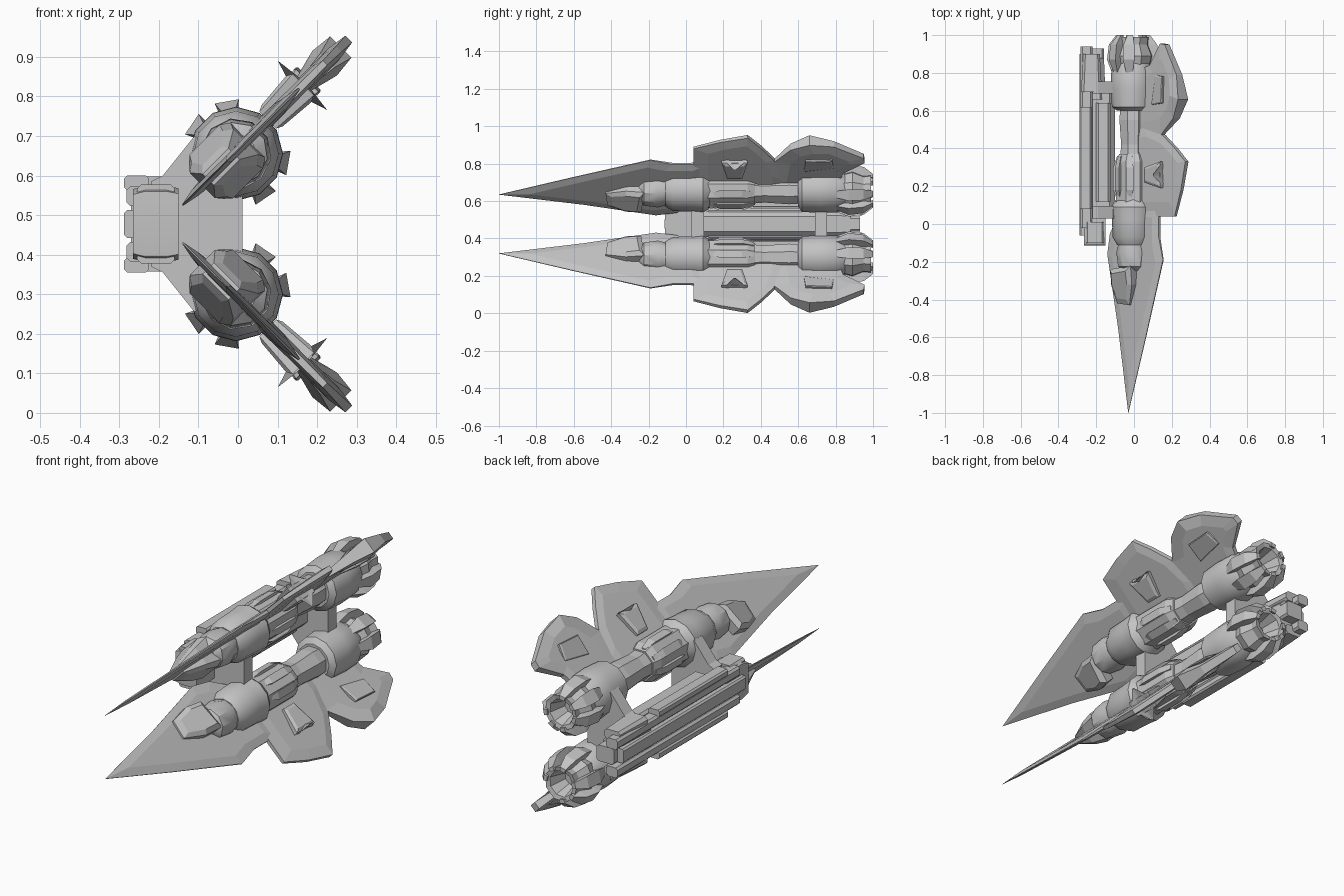
import bpy, math
from mathutils import Vector

if "Cube" in bpy.data.objects:
    bpy.data.objects.remove(bpy.data.objects["Cube"])

MID = 0.4775            # height of the symmetry plane
EX, EZ = -0.005, 0.655  # engine axis
R2 = math.sqrt(0.5)

hull = bpy.data.materials.new("hull_grey")
hull.use_nodes = True
grey = (0.55, 0.55, 0.55, 1)
hull.diffuse_color = grey
hull.node_tree.nodes["Principled BSDF"].inputs["Base Color"].default_value = grey


def build(name, verts, faces, mirror=True, smooth=None):
    """Mesh object whose origin lies on the symmetry plane."""
    me = bpy.data.meshes.new(name)
    me.from_pydata([(x, y, z - MID) for x, y, z in verts], [], faces)
    me.materials.append(hull)
    ob = bpy.data.objects.new(name, me)
    bpy.context.collection.objects.link(ob)
    ob.location.z = MID
    bpy.ops.object.select_all(action='DESELECT')
    ob.select_set(True)
    bpy.context.view_layer.objects.active = ob
    bpy.ops.object.mode_set(mode='EDIT')
    bpy.ops.mesh.select_all(action='SELECT')
    bpy.ops.mesh.normals_make_consistent(inside=False)
    bpy.ops.object.mode_set(mode='OBJECT')
    if smooth:
        bpy.ops.object.shade_smooth_by_angle(angle=math.radians(smooth))
    if mirror:
        mod = ob.modifiers.new("mirror", 'MIRROR')
        mod.use_axis = (False, False, True)
        mod.use_mirror_merge = False
    return ob


def loft(name, rings, **kw):
    """Skin a list of equal rings and cap both ends."""
    n = len(rings[0])
    faces = [(k * n + i, k * n + (i + 1) % n, (k + 1) * n + (i + 1) % n, (k + 1) * n + i)
             for k in range(len(rings) - 1) for i in range(n)]
    faces += [tuple(range(n)), tuple(range((len(rings) - 1) * n, len(rings) * n))]
    return build(name, [p for r in rings for p in r], faces, **kw)


def on_wing(y, z, h):
    """Point on the slanted wing plane, pushed h along its normal."""
    return (z - 0.665 + h * R2, y, z - h * R2)


def plate(name, outline, inset=0.7, rise=0.0):
    """Wing-plane slab: outline of (y, z, half thickness) with raised inset faces."""
    cy = sum(p[0] for p in outline) / len(outline)
    cz = sum(p[1] for p in outline) / len(outline)
    inner = [(cy + (y - cy) * inset, cz + (z - cz) * inset, h + rise) for y, z, h in outline]
    rings = [[on_wing(y, z, s * h) for y, z, h in ring]
             for ring, s in ((inner, -1), (outline, -1), (outline, 1), (inner, 1))]
    return loft(name, rings)


def box(name, x, y, z, cut=0.0, taper=1.0, **kw):
    """Chamfered box along y, its back end scaled by taper."""
    def ring(yy, s):
        cx, cz = sum(x) / 2, sum(z) / 2
        a, b = (x[1] - x[0]) / 2 * s, (z[1] - z[0]) / 2 * s
        c = cut * s
        pts = [(-a, -b + c), (-a + c, -b), (a - c, -b), (a, -b + c),
               (a, b - c), (a - c, b), (-a + c, b), (-a, b - c)]
        if not cut:
            pts = pts[::2]
            pts = [(-a, -b), (a, -b), (a, b), (-a, b)]
        return [(cx + p, yy, cz + q) for p, q in pts]
    return loft(name, [ring(y[0], 1), ring(y[1], taper)], **kw)


def polar(y, r, deg):
    a = math.radians(deg)
    return (EX + r * math.cos(a), y, EZ + r * math.sin(a))


def turned(name, profile, sides, smooth=None):
    """Body of revolution around the engine axis from (y, radius) pairs."""
    return loft(name, [[polar(y, r, 45 + (i + 0.5) * 360 / sides) for i in range(sides)]
                       for y, r in profile], smooth=smooth)


# Wings: long front blade, middle lobe, thick rear lobe
plate("wing_blade", [(-1, .635, .001), (-.6, .728, .002), (-.19, .82, .003), (-.07, .80, .006),
                     (.12, .80, .008), (.12, .62, .008), (-.05, .54, .004),
                     (-.16, .525, .002), (-.55, .582, .002)], .78, .009)
plate("wing_middle_lobe", [(.04, .65, .012), (.04, .885, .008), (.18, .92, .010), (.33, .945, .012),
                           (.40, .89, .012), (.47, .825, .012), (.52, .72, .012), (.52, .65, .012)],
      .72, .008)
plate("wing_rear_lobe", [(.44, .66, .010), (.47, .815, .012), (.56, .89, .025), (.66, .925, .038),
                         (.79, .905, .022), (.95, .84, .018), (.955, .815, .018),
                         (.84, .755, .012), (.80, .66, .010)], .65, .006)
plate("wing_rear_panel", [(.63, .77, .02), (.64, .84, .04), (.78, .845, .04), (.79, .79, .02)], .9, .004)

# Wedge fairing ahead of each engine and scoops beside it
plate("front_fairing", [(-.43, .655, .02), (-.42, .59, .02), (-.32, .575, .045),
                        (-.24, .585, .062), (-.22, .69, .062), (-.32, .685, .045)], .72, .016)
plate("wing_scoop", [(.19, .83, .038), (.22, .74, .03), (.30, .74, .03), (.33, .83, .038)], .75, .008)
plate("scoop_spike", [(.21, .833, .03), (.255, .828, .088), (.265, .828, .088),
                      (.32, .833, .03), (.26, .815, .03)], 1.0)

# Engine nacelle
turned("engine_nose", [(-.25, .05), (-.225, .08), (-.15, .09), (-.12, .082), (-.09, .082)], 10, 35)
turned("engine_front_barrel", [(-.11, .085), (-.07, .108), (.03, .112), (.09, .118), (.13, .09)], 12, 35)
turned("engine_mid_casing", [(.08, .088), (.12, .098), (.33, .098), (.37, .08)], 8)
turned("engine_core", [(.34, .075), (.42, .068), (.55, .078), (.64, .072)], 8)
turned("engine_rear_barrel", [(.60, .085), (.62, .112), (.72, .119), (.81, .115), (.86, .088)], 12, 35)
turned("engine_tail", [(.82, .088), (.89, .108), (.95, .082), (.99, .088), (.985, .065), (.90, .04)], 9)

# Casing ribs and flared exhaust petals around each engine
for side in (-1, 1):
    for k, off in enumerate((55, 101, 147)):
        mid = 45 + side * off
        rings = []
        for y, r0, r1, w in ((.80, .09, .112, 9), (.87, .085, .138, 13), (.95, .08, .128, 13), (1, .07, .09, 10)):
            rings.append([polar(y, r0, mid - w), polar(y, r1, mid - w),
                          polar(y, r1, mid + w), polar(y, r0, mid + w)])
        loft("exhaust_petal", rings)
        ribs = []
        for y, r1, w in ((.14, .09, 5), (.18, .105, 11), (.30, .105, 11), (.36, .085, 7)):
            ribs.append([polar(y, .07, mid - w), polar(y, r1, mid - w),
                         polar(y, r1, mid + w), polar(y, .07, mid + w)])
        loft("casing_rib", ribs)

# Struts joining both engines to the body
upper = [(-.22, .585), (-.19, .60), (-.11, .70), (-.05, .66), (-.04, .57), (.012, .555)]
section = upper + [(x, 2 * MID - z) for x, z in reversed(upper)]
for name, y0, y1 in (("front_strut", .03, .095), ("rear_strut", .69, .755)):
    loft(name, [[(x, y, z) for x, z in section] for y in (y0, y1)], mirror=False)

# Central body
lo, hi = MID - .07, MID + .07
box("body_core", (-.26, -.10), (.06, .70), (lo, hi), .03, mirror=False)
box("body_inner_rail", (-.20, -.125), (.12, .64), (MID + .02, MID + .085), .012)
box("body_rear", (-.27, -.15), (.66, .88), (lo - .01, hi + .01), .03, .85, mirror=False)
box("tail_block", (-.255, -.16), (.86, .93), (MID - .04, MID + .04), .01, mirror=False)
box("outer_spine", (-.288, -.25), (-.06, .90), (MID - .035, MID + .035), .008, mirror=False)
box("outer_band", (-.282, -.22), (-.02, .94), (MID + .045, MID + .095), .01)
box("shoulder_plate", (-.288, -.225), (.08, .62), (MID + .085, MID + .122), .008)
box("front_bracket", (-.255, -.16), (-.10, .01), (MID + .07, MID + .10), .01)
box("rear_bracket", (-.28, -.17), (.70, .90), (MID + .06, MID + .12), .015, .8)

# Rounded body nose
nose = []
for x, h in ((-.265, .088), (-.235, .097), (-.18, .097), (-.15, .09)):
    nose.append([(x, -.06, MID - h), (x, -.11, MID - h * .85), (x, -.115, MID),
                 (x, -.11, MID + h * .85), (x, -.06, MID + h), (x, .06, MID + h * .85),
                 (x, .06, MID - h * .85)])
loft("body_nose", nose, mirror=False, smooth=30)
